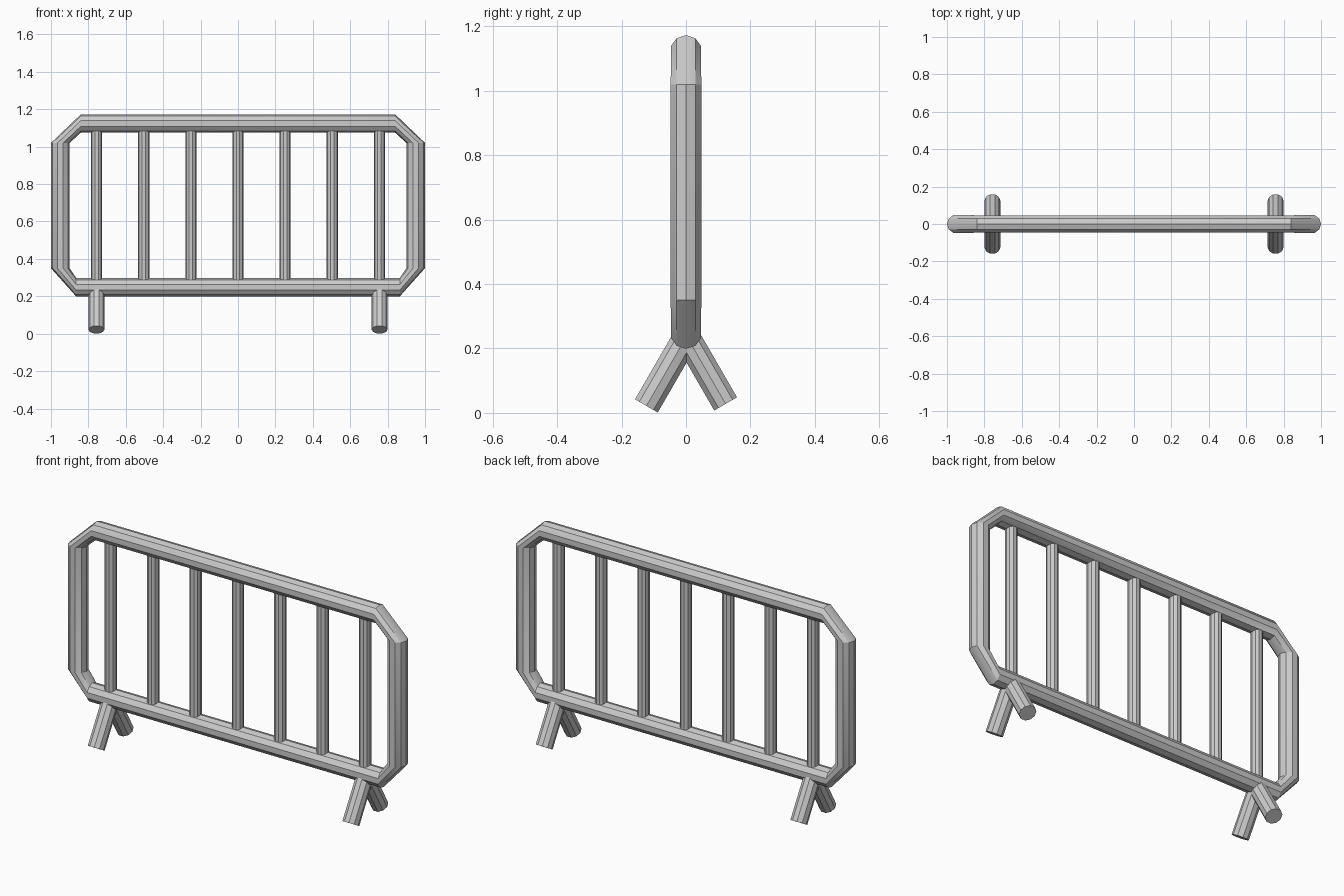
import bpy, bmesh, math
from mathutils import Vector

if "Cube" in bpy.data.objects:
    bpy.data.objects.remove(bpy.data.objects["Cube"])

SIDES = 10


def loft(name, rings, closed=False):
    """Ten-sided tube through rings of (centre, axis_u, axis_v, radius)."""
    bm = bmesh.new()
    loops = []
    for c, u, v, r in rings:
        loop = []
        for k in range(SIDES):
            a = 2 * math.pi * k / SIDES
            p = Vector(c) + (Vector(u) * math.cos(a) + Vector(v) * math.sin(a)) * r
            loop.append(bm.verts.new(p))
        loops.append(loop)
    n = len(loops)
    for i in range(n if closed else n - 1):
        a, b = loops[i], loops[(i + 1) % n]
        for k in range(SIDES):
            m = (k + 1) % SIDES
            bm.faces.new((a[k], a[m], b[m], b[k]))
    if not closed:
        bm.faces.new(loops[0])
        bm.faces.new(loops[-1])
    bmesh.ops.recalc_face_normals(bm, faces=bm.faces[:])
    mesh = bpy.data.meshes.new(name)
    bm.to_mesh(mesh)
    bm.free()
    ob = bpy.data.objects.new(name, mesh)
    bpy.context.collection.objects.link(ob)
    bpy.ops.object.select_all(action='DESELECT')
    ob.select_set(True)
    bpy.context.view_layer.objects.active = ob
    bpy.ops.object.shade_smooth_by_angle(angle=math.radians(30))
    return ob


# Outer frame: closed tube with chamfered corners, rings square to the rails
X, Y, Z = Vector((1, 0, 0)), Vector((0, 1, 0)), Vector((0, 0, 1))
TOP, BOTTOM, SIDE, R = 1.124, 0.248, 0.95, 0.049
frame = [
    ((-0.84, 0, TOP), Z, Y, R), ((0.84, 0, TOP), Z, Y, R),
    ((SIDE, 0, 1.02), X, Y, 0.05), ((SIDE, 0, 0.35), X, Y, 0.05),
    ((0.865, 0, BOTTOM), -Z, Y, R), ((-0.865, 0, BOTTOM), -Z, Y, R),
    ((-SIDE, 0, 0.35), -X, Y, 0.05), ((-SIDE, 0, 1.02), -X, Y, 0.05),
]
loft("frame", frame, closed=True)

# Upright bars between the rails
for i in range(-3, 4):
    x = i * 0.252
    loft(f"bar_{i + 4}", [((x, 0, BOTTOM), X, Y, 0.03), ((x, 0, TOP), X, Y, 0.03)])

# Splayed legs, two at each end
tilt = math.radians(30)
for side, x in (("left", -0.757), ("right", 0.757)):
    for part, s, foot in (("front", -1, 0.0217), ("back", 1, 0.028)):
        axis = Vector((0, s * math.sin(tilt), -math.cos(tilt)))
        across = axis.cross(X)
        end = Vector((x, s * 0.123, foot))
        loft(f"{side}_{part}_leg",
             [(end, X, across, 0.043), (end - axis * 0.245, X, across, 0.043)])
